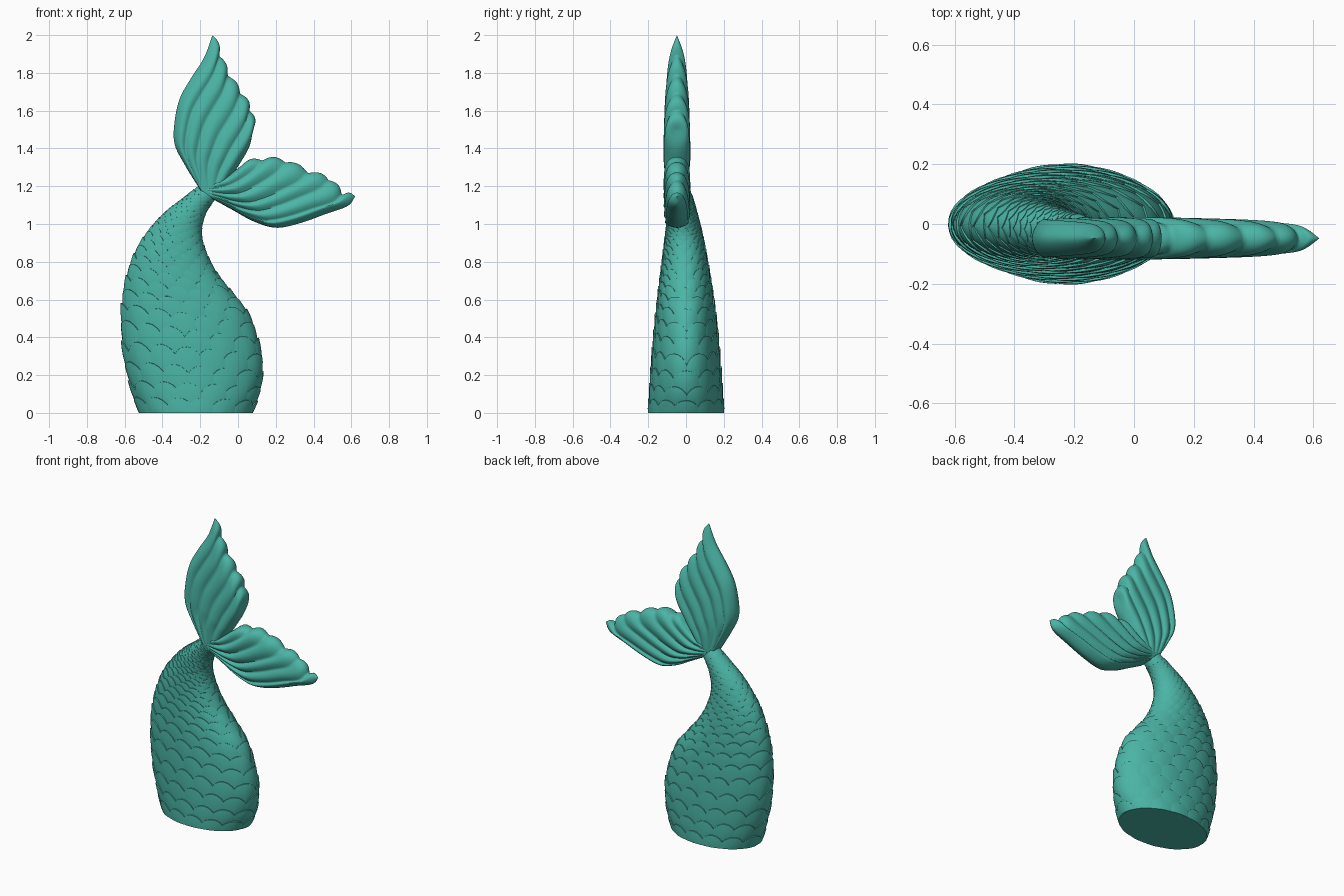
import bpy
import bmesh
from math import sin, cos, pi, sqrt, floor
from mathutils import Vector

cube = bpy.data.objects.get("Cube")
if cube:
    bpy.data.objects.remove(cube, do_unlink=True)

teal = bpy.data.materials.new("sea teal")
teal.use_nodes = True
teal.diffuse_color = (0.07, 0.46, 0.38, 1)
teal.node_tree.nodes["Principled BSDF"].inputs["Base Color"].default_value = teal.diffuse_color


def spline(points, t):
    """Smooth curve through the points, with t from 0 to 1."""
    last = len(points) - 1
    s = min(max(t, 0), 1) * last
    i = min(floor(s), last - 1)
    f = s - i
    b, c = Vector(points[i]), Vector(points[i + 1])
    a = Vector(points[i - 1]) if i > 0 else 2 * b - c
    d = Vector(points[i + 2]) if i + 2 <= last else 2 * c - b
    return b + 0.5 * f * (c - a + f * (2 * a - 5 * b + 4 * c - d + f * (3 * (b - c) + d - a)))


def add_grid(bm, rows, loop=False):
    """Skin rows of points with quads and return the vertices."""
    grid = [[bm.verts.new(p) for p in row] for row in rows]
    for lower, upper in zip(grid, grid[1:]):
        n = len(lower)
        for k in range(n if loop else n - 1):
            j = (k + 1) % n
            bm.faces.new((lower[k], lower[j], upper[j], upper[k]))
    return grid


def finish(bm, name, angle):
    bmesh.ops.remove_doubles(bm, verts=bm.verts, dist=0.00005)
    bmesh.ops.recalc_face_normals(bm, faces=bm.faces)
    mesh = bpy.data.meshes.new(name)
    bm.to_mesh(mesh)
    bm.free()
    mesh.materials.append(teal)
    obj = bpy.data.objects.new(name, mesh)
    bpy.context.collection.objects.link(obj)
    bpy.ops.object.select_all(action="DESELECT")
    obj.select_set(True)
    bpy.context.view_layer.objects.active = obj
    bpy.ops.object.shade_smooth_by_angle(angle=angle)
    return obj


# Body sections: right edge x, z, left edge x, z, half depth
SECTIONS = [
    (-.52, 0, .07, 0, .195),
    (-.565, .15, .11, .12, .184),
    (-.6, .32, .122, .26, .172),
    (-.61, .5, .095, .4, .158),
    (-.6, .64, .045, .53, .143),
    (-.57, .77, -.04, .64, .128),
    (-.52, .89, -.12, .745, .113),
    (-.45, .99, -.175, .86, .098),
    (-.375, 1.07, -.195, .96, .083),
    (-.285, 1.14, -.17, 1.06, .068),
    (-.2, 1.21, -.12, 1.13, .055),
]


def body_point(a, v):
    x0, z0, x1, z1, depth = spline(SECTIONS, v)
    f = 0.5 + 0.5 * cos(a)
    return Vector((x0 + f * (x1 - x0), depth * sin(a) - 0.03 * v ** 3, z0 + f * (z1 - z0)))


def body_normal(a, v):
    e = 0.01
    lo, hi = max(v - e, 0), min(v + e, 1)
    across = body_point(a + e, v) - body_point(a - e, v)
    along = body_point(a, hi) - body_point(a, lo)
    return across.cross(along).normalized()


bm = bmesh.new()
body = add_grid(bm, [[body_point(2 * pi * k / 64, j / 60) for k in range(64)]
                     for j in range(61)], loop=True)
bm.faces.new(body[0])
bm.faces.new(body[-1])
finish(bm, "tail_body", 0.9)

# Overlapping rounded scales, each tilted outward at its upper edge
COUNT = 13
RINGS = [(0.02, 0), (0.35, 0), (0.65, 0), (0.88, 0), (0.97, 0), (1, 1)]


def add_scale(bm, angle, v, half_angle, half_v, size):
    rows = []
    for r, wall in RINGS:
        row = []
        for k in range(20):
            th = 2 * pi * k / 20
            a = angle + half_angle * r * cos(th)
            w = min(max(v + half_v * r * sin(th), 0), 0.99)
            lift = -0.008 if wall else size * (0.04 + 0.13 * r * sin(th) + 0.06 * (1 - r * r))
            p = body_point(a, w) + body_normal(a, w) * lift
            p.z = max(p.z, 0)
            row.append(p)
        rows.append(row)
    grid = add_grid(bm, rows, loop=True)
    bm.faces.new(grid[0])


bm = bmesh.new()
v, row = 0.0, 0
while v < 0.96:
    x0, z0, x1, z1, depth = spline(SECTIONS, v)
    rx = sqrt((x1 - x0) ** 2 + (z1 - z0) ** 2) / 2
    girth = 2 * pi * sqrt((rx * rx + depth * depth) / 2)
    size = 0.62 * girth / COUNT
    speed = 1.32
    # Even spacing around the girth
    steps = [2 * pi * k / 180 for k in range(181)]
    lengths = [0]
    for a in steps[1:]:
        lengths.append(lengths[-1] + sqrt((rx * sin(a)) ** 2 + (depth * cos(a)) ** 2))
    for k in range(COUNT):
        goal = (k + 0.5 * (row % 2)) / COUNT * lengths[-1]
        a = next(s for s, d in zip(steps, lengths) if d >= goal)
        radius = sqrt((rx * sin(a)) ** 2 + (depth * cos(a)) ** 2)
        add_scale(bm, a, v, min(size / radius, 0.75), 1.05 * size / speed, size)
    v += 0.95 * size / speed
    row += 1
finish(bm, "tail_scales", 0.7)


def add_fluke(name, outer, inner, margin, bump):
    """Ribbed fan between two edge curves, ending in a scalloped margin."""
    ribs = len(margin) - 1
    root, tip, end = Vector(outer[0]), Vector(outer[-1]), Vector(inner[-1])
    nu, nt = 84, 48
    sides = {-1: [], 1: []}
    for i in range(nt + 1):
        t = sin(pi / 2 * i / nt)
        rows = {-1: [], 1: []}
        for j in range(nu + 1):
            u = 0.5 - 0.5 * cos(pi * j / nu)
            ridge = abs(sin(ribs * pi * u))
            edge = spline(margin, u)
            tangent = spline(margin, u + 0.01) - spline(margin, u - 0.01)
            out = Vector((tangent.y, -tangent.x)).normalized()
            if out.dot(edge - root) < 0:
                out = -out
            edge += out * bump * ridge
            p = spline(outer, t).lerp(spline(inner, t), u) + t * t * (edge - tip.lerp(end, u))
            # Thickness: rounded rim, rib grooves, slimmer root and tip
            rim = sqrt(max(0, 1 - abs(2 * u - 1) ** 8) * max(0, 1 - t ** 12))
            groove = 1 - 0.24 * (1 - ridge) * min(1, 3 * t)
            h = 0.073 * rim * groove * (0.75 + 0.25 * min(1, 2.5 * t)) * (1 - 0.35 * t * t * (1 - u))
            for side in rows:
                rows[side].append((p.x, -0.048 + side * h, p.y))
        for side in sides:
            sides[side].append(rows[side])
    bm = bmesh.new()
    for side in sides:
        add_grid(bm, sides[side])
    finish(bm, name, 1.2)


add_fluke(
    "upper_fluke",
    [(-.2, 1.18), (-.28, 1.31), (-.335, 1.42), (-.337, 1.53), (-.31, 1.66),
     (-.25, 1.77), (-.18, 1.88), (-.135, 2)],
    [(-.12, 1.13), (-.05, 1.23), (.01, 1.32), (.06, 1.41), (.08, 1.5)],
    [(-.135, 2), (-.1, 1.89), (-.055, 1.785), (.01, 1.69), (.06, 1.6), (.08, 1.5)],
    0.02)
add_fluke(
    "side_fluke",
    [(-.13, 1.13), (-.03, 1.075), (.08, 1.015), (.2, .98), (.33, 1.005),
     (.47, 1.055), (.58, 1.095), (.62, 1.145)],
    [(-.2, 1.2), (-.12, 1.23), (-.05, 1.26), (.02, 1.31)],
    [(.62, 1.145), (.55, 1.155), (.48, 1.23), (.37, 1.27), (.25, 1.325), (.13, 1.335), (.02, 1.31)],
    0.02)
